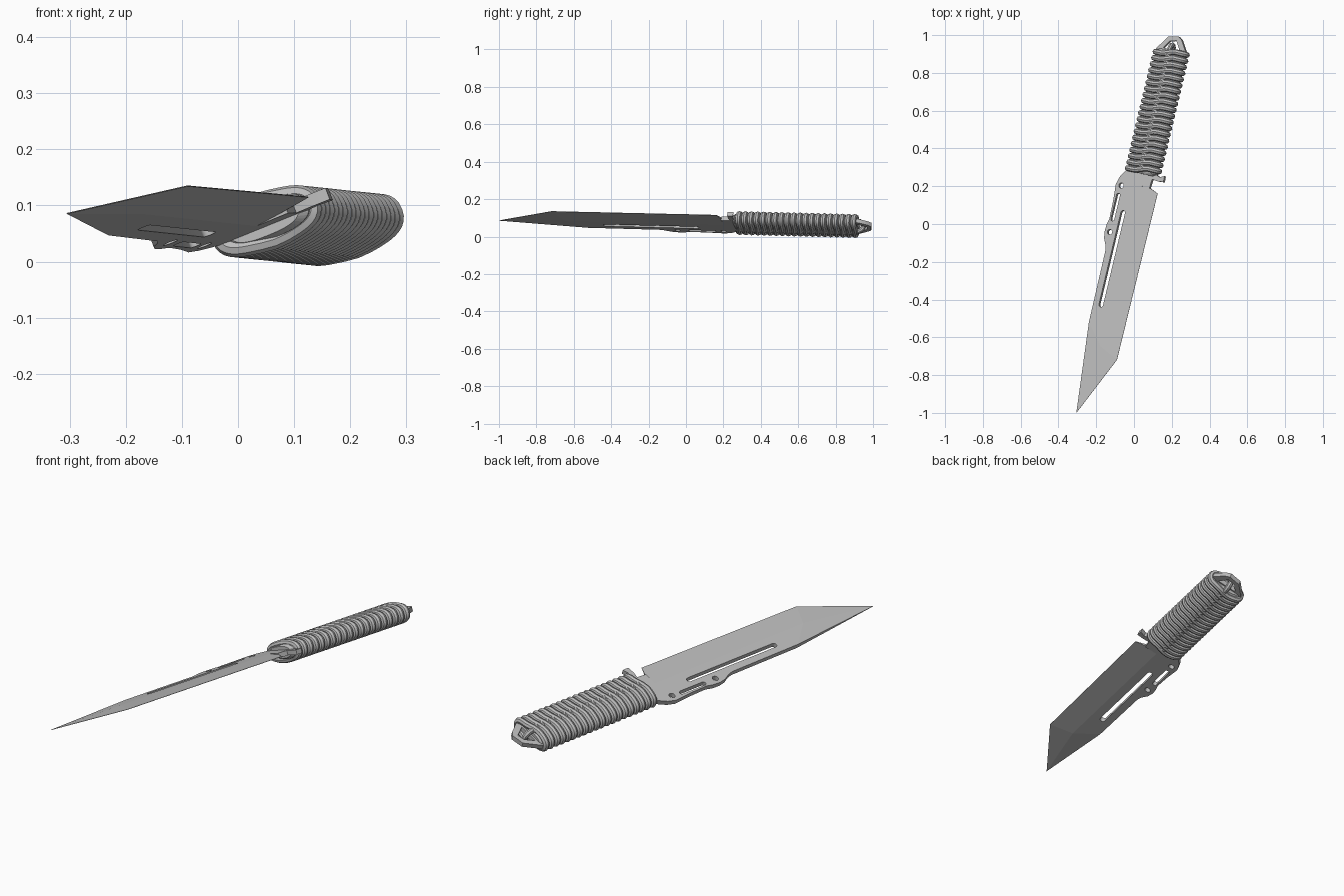
import bpy, bmesh, math
from mathutils import Matrix, Vector

if "Cube" in bpy.data.objects:
    bpy.data.objects.remove(bpy.data.objects["Cube"])

R = lambda a, ax: Matrix.Rotation(math.radians(a), 4, ax)
# the knife lies tilted: x across, y along, z normal to the blade in its own frame
POSE = Matrix.Translation((0, 0, 0.0861)) @ R(-13.4, 'Z') @ R(-1.4, 'X') @ R(-21.6, 'Y')
STEEL = bpy.data.materials.new("grey")
STEEL.diffuse_color = (0.5, 0.5, 0.5, 1)
STEEL.use_nodes = True
STEEL.node_tree.nodes["Principled BSDF"].inputs["Base Color"].default_value = STEEL.diffuse_color
T = 0.011          # half thickness of the blade stock
CX = -0.019        # handle centre line


def finish(ob, smooth):
    ob.data.materials.append(STEEL)
    ob.matrix_world = POSE
    if smooth:
        bpy.ops.object.select_all(action='DESELECT')
        bpy.context.view_layer.objects.active = ob
        ob.select_set(True)
        bpy.ops.object.shade_smooth_by_angle(angle=math.radians(40))


def curve_mesh(name, paths, cyclic, flat=False, extrude=0, bevel=0):
    cu = bpy.data.curves.new(name, 'CURVE')
    cu.dimensions = '2D' if flat else '3D'
    if flat:
        cu.fill_mode = 'BOTH'
    cu.extrude, cu.bevel_depth, cu.bevel_resolution = extrude, bevel, 2
    cu.use_fill_caps = not flat
    for pts in paths:
        sp = cu.splines.new('POLY')
        sp.points.add(len(pts) - 1)
        for p, c in zip(sp.points, pts):
            p.co = (c[0], c[1], c[2] if len(c) > 2 else 0, 1)
        sp.use_cyclic_u = cyclic
    tmp = bpy.data.objects.new(name + "_curve", cu)
    bpy.context.collection.objects.link(tmp)
    me = bpy.data.meshes.new_from_object(tmp.evaluated_get(bpy.context.evaluated_depsgraph_get()))
    bpy.data.objects.remove(tmp)
    ob = bpy.data.objects.new(name, me)
    bpy.context.collection.objects.link(ob)
    finish(ob, True)
    return ob


def solid(name, verts, faces):
    me = bpy.data.meshes.new(name)
    me.from_pydata(verts, [], faces)
    bm = bmesh.new()
    bm.from_mesh(me)
    bmesh.ops.recalc_face_normals(bm, faces=bm.faces)
    bm.to_mesh(me)
    bm.free()
    ob = bpy.data.objects.new(name, me)
    bpy.context.collection.objects.link(ob)
    finish(ob, False)


def slot(x, y0, y1, r, n=10):
    # rounded slot outline; a round hole when y0 == y1
    top = [(x + r * math.cos(math.pi * i / n), y1 + r * math.sin(math.pi * i / n)) for i in range(n + 1)]
    bot = [(x - r * math.cos(math.pi * i / n), y0 - r * math.sin(math.pi * i / n)) for i in range(n + 1)]
    if y0 == y1:
        return top[:-1] + bot[:-1]
    return top + bot


# spine plate with guard hook, slots and holes
outline = [(-0.116, -0.56), (-0.119, -0.17), (-0.125, -0.145), (-0.142, -0.11), (-0.149, -0.075),
           (-0.147, -0.035), (-0.139, 0.0), (-0.142, 0.10), (-0.149, 0.185), (-0.138, 0.225),
           (-0.110, 0.27), (-0.09, 0.33), (0.05, 0.33), (0.06, 0.281), (0.085, 0.272), (0.110, 0.283), (0.112, 0.251),
           (0.075, 0.248), (0.046, 0.252), (0.042, 0.203), (-0.02, 0.205), (-0.02, -0.67)]
curve_mesh("spine_plate", [outline, slot(-0.072, -0.456, 0.045, 0.012), slot(-0.121, 0.0, 0.13, 0.010),
                           slot(-0.117, 0.183, 0.183, 0.014), slot(-0.119, -0.07, -0.07, 0.014)],
           True, flat=True, extrude=T)

# ground cutting bevel
E = 0.0008
side = [(-0.02, -0.67, T), (0.085, -0.721, E), (0.091, 0.185, E), (0.046, 0.203, T * 0.4), (-0.02, 0.205, T)]
n = len(side)
solid("cutting_bevel", side + [(x, y, -z) for x, y, z in side],
      [tuple(range(n)), tuple(range(n, 2 * n))] + [(i, (i + 1) % n, n + (i + 1) % n, n + i) for i in range(n)])

# angular tip
tip = [(-0.070, -1.0435, E), (0.085, -0.721, E), (-0.02, -0.67, T), (-0.116, -0.56, T)]
solid("blade_tip", tip + [(x, y, -z) for x, y, z in tip],
      [(0, 1, 2), (0, 2, 3), (4, 5, 6), (4, 6, 7)] + [(i, (i + 1) % 4, 4 + (i + 1) % 4, 4 + i) for i in range(4)])

# pommel plate with lanyard opening
curve_mesh("pommel", [[(-0.10, 0.88), (-0.104, 0.935), (-0.053, 1.008), (0.004, 1.02), (0.026, 1.005),
                       (0.066, 0.945), (0.066, 0.88)],
                      [(-0.066, 0.945), (-0.038, 0.987), (-0.003, 0.996), (0.030, 0.945)]],
           True, flat=True, extrude=T)


def oval(a, b, k, m=40):
    t = 2 * math.pi * k / m
    f = lambda v: math.copysign(abs(v) ** 0.75, v)
    return a * f(math.cos(t)), b * f(math.sin(t))


# solid core under the cord
M = 40
ring = [oval(0.084, 0.034, k) for k in range(M)]
core = [(CX + x * s, y, z * s) for y, s in ((0.268, 0.8), (0.28, 1), (0.925, 1), (0.937, 0.8)) for x, z in ring]
solid("handle_core", core, [tuple(range(M)), tuple(range(3 * M, 4 * M))] +
      [(r * M + i, r * M + (i + 1) % M, (r + 1) * M + (i + 1) % M, (r + 1) * M + i)
       for r in range(3) for i in range(M)])

# cord wraps that step over each other along the middle
COUNT, START, END = 20, 0.291, 0.925
PITCH = (END - START) / (COUNT - 1)
loops, knots = [], []
for i in range(COUNT):
    y = START + i * PITCH
    pts = []
    for k in range(M):
        x, z = oval(0.087, 0.034, k)
        step = 0.3 * PITCH * max(-1, min(1, x / 0.03))
        pts.append((CX + x, y + step, z + math.copysign(0.004 * math.exp(-(x / 0.03) ** 2), z)))
    loops.append(pts)
    # short crossing strand on each face
    if i < COUNT - 1:
        for s in (1, -1):
            knots.append([(CX + d * 0.026, y + PITCH * (0.5 - d * 0.45), s * (0.041 - 0.010 * d * d))
                          for d in (-1, -0.5, 0, 0.5, 1)])
curve_mesh("cord_wrap", loops, True, bevel=0.0155)
curve_mesh("cord_crossings", knots, False, bevel=0.011)

# cord end passing through the pommel opening
arc = [(CX - 0.004, 0.925 + 0.045 * math.sin(math.pi * i / 12), 0.033 * math.cos(math.pi * i / 12)) for i in range(13)]
curve_mesh("lanyard_cord", [arc], False, bevel=0.013)
